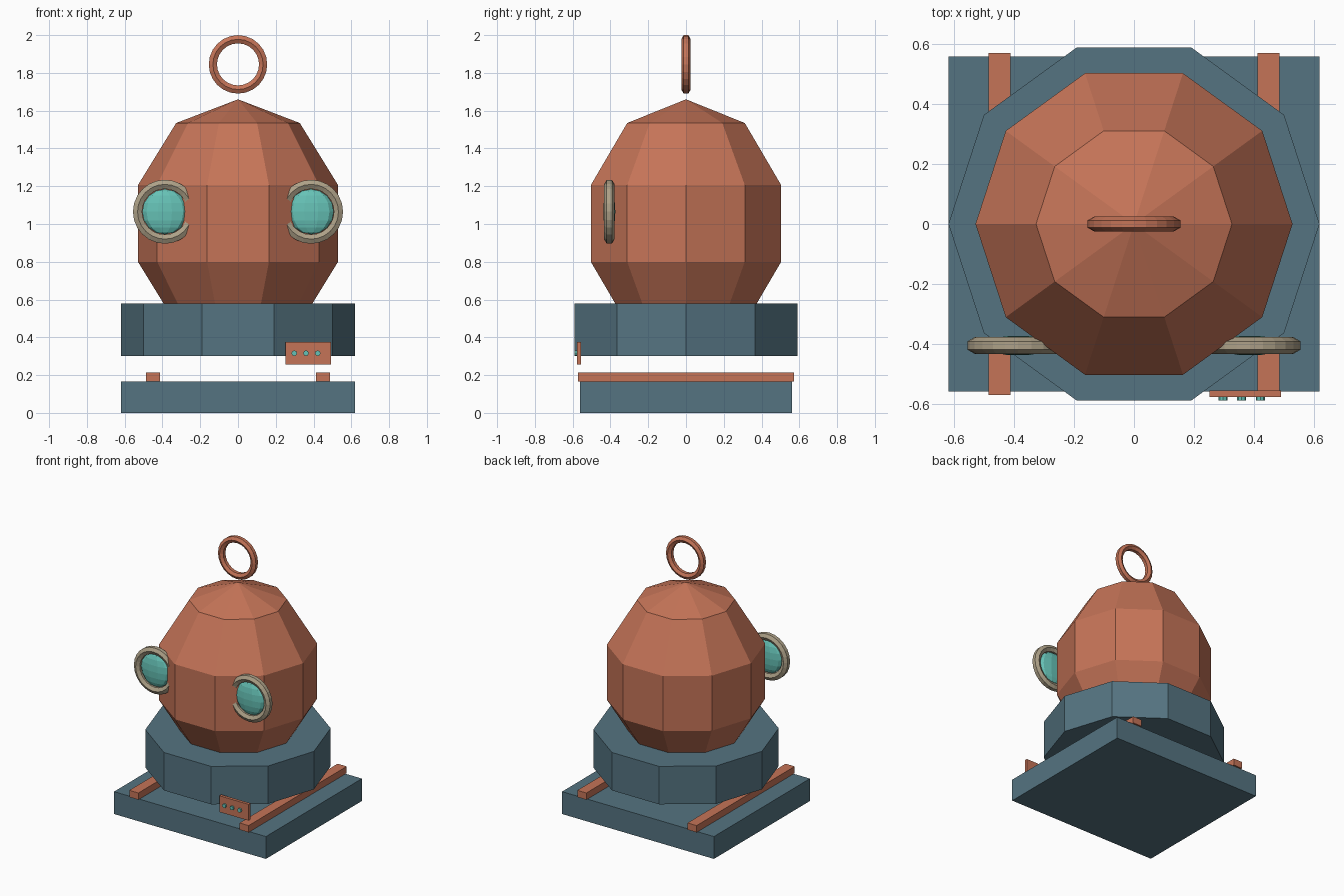
import bpy
import bmesh
from math import sin, cos, pi, radians
from mathutils import Matrix, Vector

cube = bpy.data.objects.get("Cube")
if cube:
    bpy.data.objects.remove(cube, do_unlink=True)


def material(name, colour):
    mat = bpy.data.materials.new(name)
    mat.use_nodes = True
    mat.diffuse_color = (*colour, 1)
    shader = next(n for n in mat.node_tree.nodes if n.type == "BSDF_PRINCIPLED")
    shader.inputs["Base Color"].default_value = (*colour, 1)
    return mat


copper = material("copper", (0.56, 0.175, 0.097))
steel = material("blue_steel", (0.09, 0.173, 0.22))
glass = material("aqua_glass", (0.133, 0.54, 0.47))
brass = material("pale_brass", (0.42, 0.355, 0.245))


def finish(name, bm, mat, matrix):
    bmesh.ops.transform(bm, matrix=matrix, verts=bm.verts)
    bmesh.ops.recalc_face_normals(bm, faces=bm.faces)
    mesh = bpy.data.meshes.new(name)
    bm.to_mesh(mesh)
    bm.free()
    mesh.materials.append(mat)
    obj = bpy.data.objects.new(name, mesh)
    bpy.context.collection.objects.link(obj)
    return obj


def box(name, mat, low, high):
    low, high = Vector(low), Vector(high)
    bm = bmesh.new()
    bmesh.ops.create_cube(bm, size=1)
    matrix = Matrix.Translation((low + high) / 2) @ Matrix.Diagonal((*(high - low), 1))
    return finish(name, bm, mat, matrix)


def lathe(name, mat, profile, sides, matrix=Matrix(), closed=False):
    """Turn (radius, height) points around z; a corner lies on +x."""
    bm = bmesh.new()
    rows = []
    for i in range(sides):
        a = 2 * pi * i / sides
        rows.append([bm.verts.new((r * cos(a), r * sin(a), z)) for r, z in profile])
    count = len(profile)
    for i in range(sides):
        here, there = rows[i], rows[(i + 1) % sides]
        for j in range(count if closed else count - 1):
            k = (j + 1) % count
            bm.faces.new((here[j], there[j], there[k], here[k]))
    bmesh.ops.remove_doubles(bm, verts=bm.verts, dist=0.0001)
    return finish(name, bm, mat, matrix)


def ball_profile(radius, height, rings):
    return [(radius * sin(pi * i / rings), -height * cos(pi * i / rings))
            for i in range(rings + 1)]


def hoop(name, mat, radius, thickness, centre):
    """Six-sided tube bent into a ring that faces the front."""
    angles = [radians(30 + 60 * i) for i in range(6)]
    profile = [(radius + thickness * cos(a), thickness * sin(a)) for a in angles]
    matrix = Matrix.Translation(centre) @ Matrix.Rotation(pi / 2, 4, "X")
    return lathe(name, mat, profile, 24, matrix, closed=True)


def drum(name, mat, radius, low, high, sides, matrix=Matrix()):
    return lathe(name, mat, [(0, low), (radius, low), (radius, high), (0, high)],
                 sides, matrix)


# Base plate and its two rails
box("base_plate", steel, (-0.62, -0.56, 0), (0.62, 0.56, 0.165))
for side, x in (("left", 0.45), ("right", -0.45)):
    box(side + "_rail", copper, (x - 0.037, -0.572, 0.165), (x + 0.037, 0.572, 0.215))

# Collar and faceted helmet
drum("collar", steel, 0.62, 0.3, 0.58, 10)
lathe("helmet", copper, ball_profile(0.557, 0.657, 5), 10,
      Matrix.Translation((0, 0, 1.003)))

# Lifting ring above the helmet
hoop("lifting_ring", copper, 0.133, 0.025, (0, 0, 1.845))

# Portholes
for side, x in (("left", 0.387), ("right", -0.387)):
    centre = (x, -0.406, 1.065)
    hoop(side + "_porthole_rim", brass, 0.145, 0.028, centre)
    lathe(side + "_porthole_glass", glass, ball_profile(0.12, 0.12, 8), 10,
          Matrix.Translation(centre) @ Matrix.Diagonal((1, 0.28, 1, 1)))

# Control panel with three buttons
box("control_panel", copper, (0.252, -0.578, 0.255), (0.492, -0.556, 0.375))
for i in range(3):
    spot = Matrix.Translation((0.298 + 0.062 * i, -0.578, 0.316))
    drum("panel_button_%d" % (i + 1), glass, 0.015, 0, 0.012, 8,
         spot @ Matrix.Rotation(pi / 2, 4, "X"))
